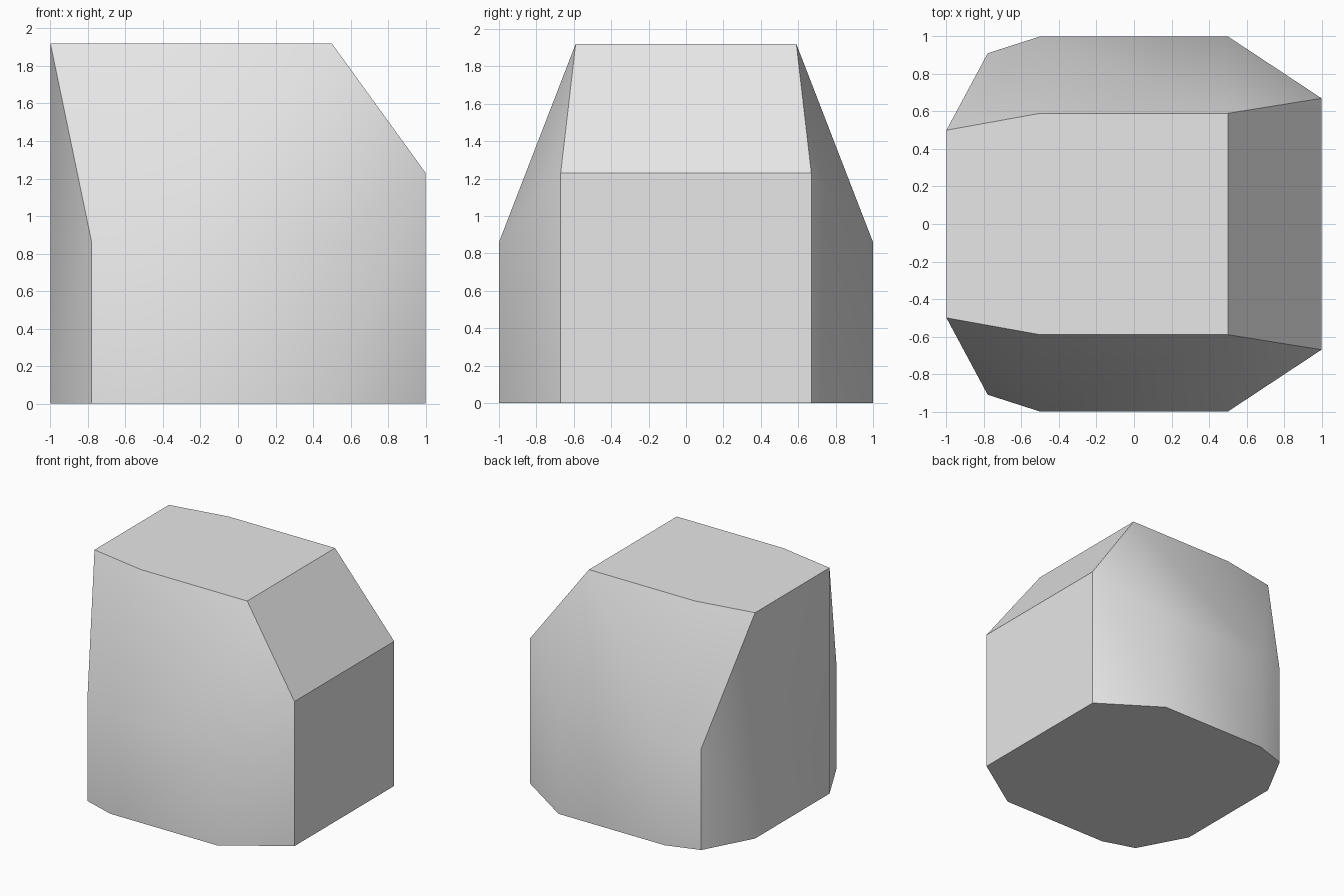
import bpy
import bmesh
import math

cube = bpy.data.objects.get("Cube")
if cube:
    bpy.data.objects.remove(cube, do_unlink=True)

# Single plain material
grey = bpy.data.materials.new("light grey")
grey.use_nodes = True
colour = (0.8, 0.8, 0.8, 1.0)
grey.diffuse_color = colour
grey.node_tree.nodes["Principled BSDF"].inputs["Base Color"].default_value = colour

TOP, SHOULDER, CORNER = 1.92, 0.86, 1.23

# Plan outline of one half, with the height where each lower wall ends
outline = [(-1, 0.5, TOP), (-0.78, 0.91, SHOULDER), (-0.5, 1, SHOULDER),
           (0.5, 1, SHOULDER), (1, 0.67, CORNER)]
# Rim of the flat top
rim = [(-0.5, 0.59, TOP), (0.5, 0.59, TOP)]

bm = bmesh.new()


def build_half(side):
    """Walls of the half on one side; returns its base, wall-top and rim vertices."""
    def add(x, y, z):
        return bm.verts.new((x, y * side, z))

    base = [add(x, y, 0) for x, y, z in outline]
    wall = [add(*p) for p in outline]
    edge = [add(*p) for p in rim]
    # Vertical lower walls
    for i in range(len(outline) - 1):
        bm.faces.new((base[i], base[i + 1], wall[i + 1], wall[i]))
    # Sloping upper walls
    bm.faces.new((wall[0], wall[1], wall[2], edge[0]))
    bm.faces.new((wall[2], wall[3], edge[1], edge[0]))
    bm.faces.new((wall[3], wall[4], edge[1]))
    return base, wall, edge


fb, fw, fe = build_half(-1)
bb, bw, be = build_half(1)

# Base, flat top, two end faces and the sloping end
bm.faces.new(fb + bb[::-1])
bm.faces.new([fw[0], *fe, *be[::-1], bw[0]])
bm.faces.new((fb[0], bb[0], bw[0], fw[0]))
bm.faces.new((fb[-1], bb[-1], bw[-1], fw[-1]))
bm.faces.new((fw[-1], bw[-1], be[-1], fe[-1]))
bmesh.ops.recalc_face_normals(bm, faces=bm.faces[:])

mesh = bpy.data.meshes.new("chamfered_block")
bm.to_mesh(mesh)
bm.free()
mesh.materials.append(grey)
block = bpy.data.objects.new("chamfered_block", mesh)
bpy.context.collection.objects.link(block)

# Soft walls, crisp chamfers
bpy.ops.object.select_all(action="DESELECT")
block.select_set(True)
bpy.context.view_layer.objects.active = block
bpy.ops.object.shade_smooth_by_angle(angle=math.radians(35))
